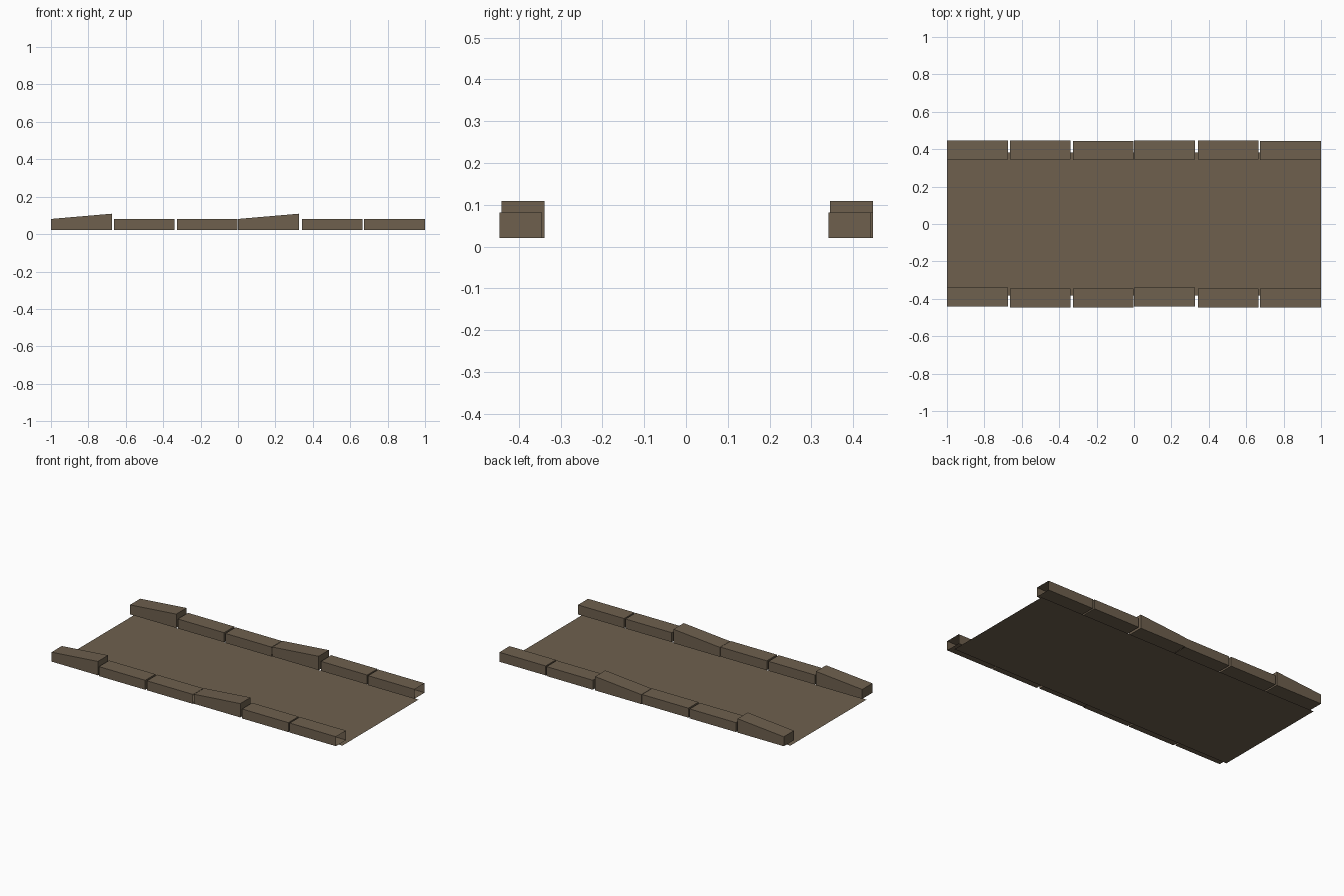
import bpy, bmesh

if "Cube" in bpy.data.objects:
    bpy.data.objects.remove(bpy.data.objects["Cube"])

brown = bpy.data.materials.new("earth brown")
brown.diffuse_color = (0.156, 0.117, 0.076, 1)
brown.use_nodes = True
brown.node_tree.nodes["Principled BSDF"].inputs["Base Color"].default_value = brown.diffuse_color


def finish(name, bm):
    mesh = bpy.data.meshes.new(name)
    bm.to_mesh(mesh)
    bm.free()
    mesh.materials.append(brown)
    obj = bpy.data.objects.new(name, mesh)
    bpy.context.collection.objects.link(obj)


# Flat path sheet on the ground
bm = bmesh.new()
bmesh.ops.create_grid(bm, x_segments=2, y_segments=1, size=1)
for v in bm.verts:
    v.co.y *= 0.382
finish("path_surface", bm)


# Kerb block: box whose top may rise towards +x, with an optional open +x end
def kerb(name, x0, y_inner, side, rise=0.0, open_end=False):
    length, width, low, high = 0.325, 0.102, 0.021, 0.081
    bm = bmesh.new()
    bmesh.ops.create_cube(bm, size=1)
    if open_end:
        ends = [f for f in bm.faces if f.normal.x > 0.9]
        bmesh.ops.delete(bm, geom=ends, context='FACES_ONLY')
    for v in bm.verts:
        right, top = v.co.x > 0, v.co.z > 0
        v.co.x = x0 + (length if right else 0)
        v.co.y = side * (y_inner + width / 2) + v.co.y * width
        v.co.z = (high + (rise if right else 0)) if top else low
    finish(name, bm)


# Start x, inner edge at back, inner edge at front, rise, open end
blocks = [
    (-1.0, 0.345, 0.339, 0.028, False),
    (-0.664, 0.345, 0.344, 0, False),
    (-0.327, 0.341, 0.344, 0, True),
    (0.0, 0.345, 0.339, 0.028, False),
    (0.341, 0.345, 0.344, 0, False),
    (0.675, 0.341, 0.344, 0, True),
]
for i, (x, back, front, rise, is_open) in enumerate(blocks, 1):
    kerb(f"back_kerb_{i}", x, back, 1, rise, is_open)
    kerb(f"front_kerb_{i}", x, front, -1, rise, is_open)
